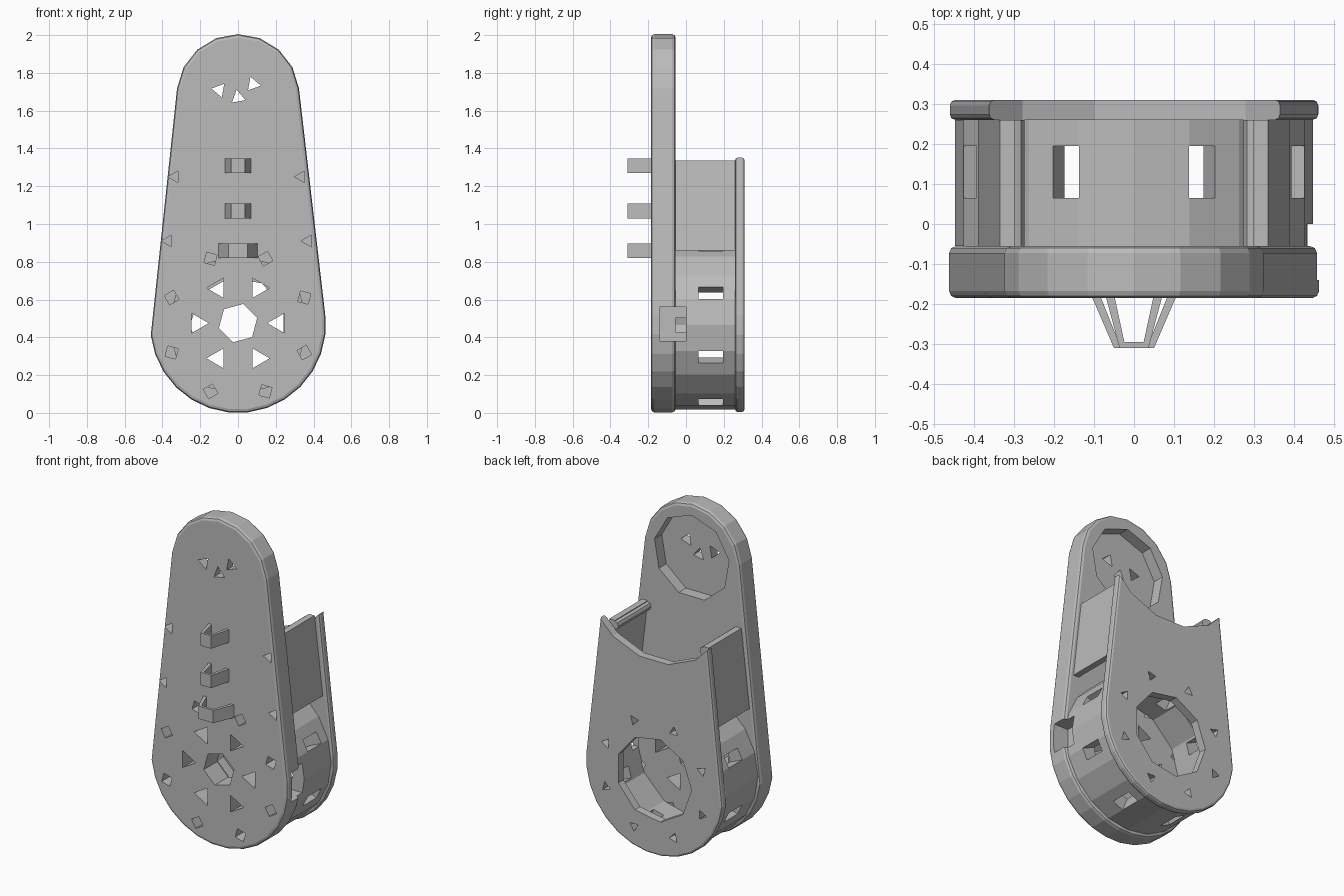
import bpy, bmesh, math
from math import sin, cos, pi, radians
from mathutils import Matrix, Vector

cube = bpy.data.objects.get("Cube")
if cube:
    bpy.data.objects.remove(cube)

grey = bpy.data.materials.new("plain_grey")
grey.use_nodes = True
COLOUR = (0.5, 0.5, 0.5, 1)
grey.diffuse_color = COLOUR
grey.node_tree.nodes["Principled BSDF"].inputs["Base Color"].default_value = COLOUR

HUB, TIP = 0.465, 1.68          # heights of the two round centres
FRONT, SEAM, BACK, REAR = -0.185, -0.055, 0.26, 0.31


def make(name, bm):
    bmesh.ops.recalc_face_normals(bm, faces=bm.faces)
    mesh = bpy.data.meshes.new(name)
    bm.to_mesh(mesh)
    bm.free()
    mesh.materials.append(grey)
    ob = bpy.data.objects.new(name, mesh)
    bpy.context.collection.objects.link(ob)
    return ob


def add_prism(bm, pts, y0, y1):
    """Extrude an (x, z) outline along y."""
    face = bm.faces.new([bm.verts.new((x, y0, z)) for x, z in pts])
    out = bmesh.ops.extrude_face_region(bm, geom=[face])
    verts = [v for v in out["geom"] if isinstance(v, bmesh.types.BMVert)]
    bmesh.ops.translate(bm, verts=verts, vec=(0, y1 - y0, 0))


def ngon(x, z, r, n, turn=0):
    return [(x + r * cos(radians(turn) + 2 * pi * i / n),
             z + r * sin(radians(turn) + 2 * pi * i / n)) for i in range(n)]


def prism(name, pts, y0, y1):
    bm = bmesh.new()
    add_prism(bm, pts, y0, y1)
    return make(name, bm)


def teardrop(big, small, n_big=14, n_small=8):
    a = math.asin((big - small) / (TIP - HUB))
    arc = lambda z, r, s, e, n: [(r * cos(s + (e - s) * i / n), z + r * sin(s + (e - s) * i / n))
                                 for i in range(n + 1)]
    return (arc(HUB, big, -pi - a + 2 * a - a + a, a, n_big)
            + arc(TIP, small, a, pi - a, n_small))


def apply(ob):
    deps = bpy.context.evaluated_depsgraph_get()
    mesh = bpy.data.meshes.new_from_object(ob.evaluated_get(deps))
    ob.modifiers.clear()
    ob.data = mesh


def bevel(ob, width):
    mod = ob.modifiers.new("bevel", "BEVEL")
    mod.width, mod.segments, mod.angle_limit = width, 2, radians(60)
    apply(ob)


def cut(ob, cutter_bm):
    cutter = make("cutter", cutter_bm)
    mod = ob.modifiers.new("cut", "BOOLEAN")
    mod.operation, mod.object, mod.solver = "DIFFERENCE", cutter, "EXACT"
    apply(ob)
    bpy.data.objects.remove(cutter)


def add_box(bm, lo, hi, matrix=Matrix()):
    lo, hi = Vector(lo), Vector(hi)
    size = hi - lo
    bmesh.ops.create_cube(bm, size=1, matrix=matrix @ Matrix.Translation((lo + hi) / 2)
                          @ Matrix.Diagonal((*size, 1)))


def ring_spots(r):
    """Eight evenly spaced positions around the hub."""
    for k in range(8):
        t = radians(22.5 + 45 * k)
        yield r * cos(t), HUB + r * sin(t), 45 * k


SLOT = ((0.36, -0.14, 0.38), (0.55, 0.0, 0.56))

# front plate with hub opening, vents, screw holes, rear recess and side slot
plate = prism("front_plate", teardrop(0.465, 0.325), FRONT, SEAM)
bevel(plate, 0.018)
bm = bmesh.new()
add_prism(bm, ngon(0, HUB + 0.01, 0.105, 6, 15), -0.4, 0)
for k in range(6):
    t = k * pi / 3
    add_prism(bm, ngon(0.215 * cos(t), HUB + 0.01 + 0.215 * sin(t), 0.06, 3, 0 if k % 2 else 180), -0.4, 0)
for x, z, turn in ring_spots(0.38):
    add_prism(bm, ngon(x, z, 0.04, 4, turn + 30), -0.4, 0)
for side in (-1, 1):
    for x, z in ((0.335, 1.25), (0.37, 0.91)):
        add_prism(bm, ngon(side * x, z, 0.036, 3, 60), -0.4, -0.09)
for x, z, turn in ((0, 1.67, 100), (-0.1, 1.71, 50), (0.08, 1.74, 110)):
    add_prism(bm, ngon(x, z, 0.042, 3, turn), -0.4, 0)
add_box(bm, *SLOT)
cut(plate, bm)
bm = bmesh.new()
add_prism(bm, ngon(0, TIP, 0.255, 9, 10), -0.125, 0)
cut(plate, bm)

# round housing behind the plate, with eight side windows
ring = prism("housing_ring", ngon(0, HUB, 0.447, 20), SEAM, BACK)
bm = bmesh.new()
add_prism(bm, ngon(0, HUB, 0.37, 12), -0.2, 0.2)
cut(ring, bm)
bm = bmesh.new()
add_prism(bm, ngon(0, HUB, 0.32, 12), 0.1, 0.5)
cut(ring, bm)
bm = bmesh.new()
for k in range(8):
    turn = Matrix.Translation((0, 0, HUB)) @ Matrix.Rotation(radians(22.5 + 45 * k), 4, "Y")
    add_box(bm, (0.25, 0.065, -0.036), (0.6, 0.195, 0.036), turn)
add_box(bm, *SLOT)
cut(ring, bm)

# rear plate with round opening, screw holes and hollowed top edge
rear = prism("rear_plate", teardrop(0.463, 0.325), BACK, REAR)
bevel(rear, 0.014)
bm = bmesh.new()
add_prism(bm, ngon(0, TIP, 0.5, 16, 11.25), 0, 0.5)
add_prism(bm, ngon(0, HUB, 0.255, 9, 20), 0, 0.5)
for x, z, turn in ring_spots(0.35):
    add_prism(bm, ngon(x, z, 0.032, 3, turn), 0, 0.5)
cut(rear, bm)

# straight side walls with a rounded lip along the top
for side, word in ((-1, "right"), (1, "left")):
    wall = [(0.352, 0.86), (0.39, 0.86), (0.335, 1.335), (0.297, 1.335)]
    prism(word + "_wall", [(side * x, z) for x, z in wall], SEAM, BACK)
    prism(word + "_lip", ngon(side * 0.3, 1.305, 0.026, 8), SEAM, BACK)

# open cable loops on the front
for name, z, base, tip in (("upper", 1.27, 0.072, 0.036), ("middle", 1.03, 0.072, 0.036),
                           ("lower", 0.82, 0.108, 0.05)):
    bm = bmesh.new()
    outer = [(-base, FRONT + 0.01), (-tip, -0.31), (tip, -0.31), (base, FRONT + 0.01)]
    inner = [(-base + 0.022, FRONT + 0.01), (-tip + 0.012, -0.295),
             (tip - 0.012, -0.295), (base - 0.022, FRONT + 0.01)]
    rows = [[bm.verts.new((x, y, h)) for x, y in line]
            for line, h in ((outer, z), (outer, z + 0.078), (inner, z + 0.078), (inner, z))]
    for a, b in zip(rows, rows[1:] + rows[:1]):
        for i in range(3):
            bm.faces.new((a[i], a[i + 1], b[i + 1], b[i]))
    make(name + "_cable_loop", bm)
